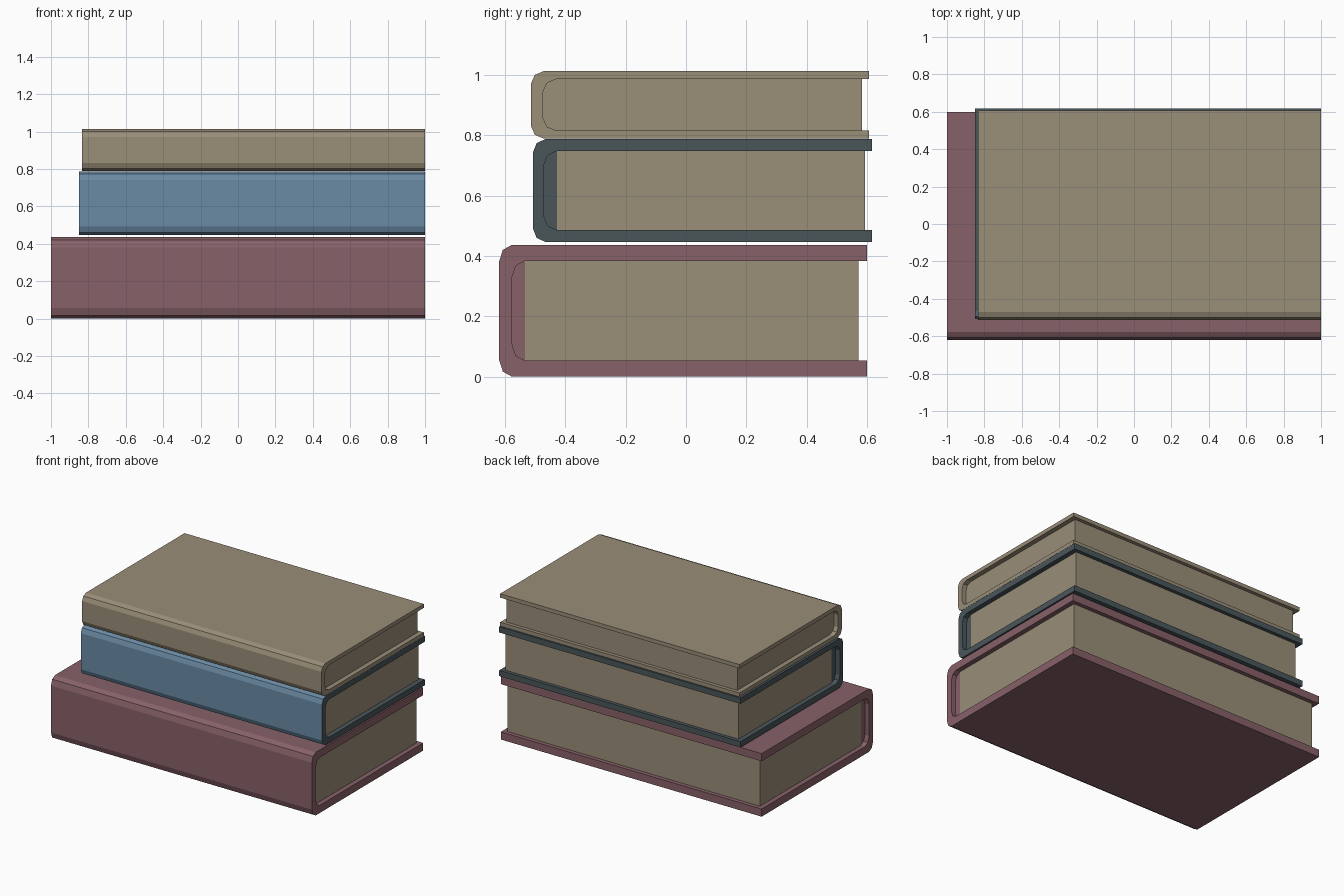
import bpy, bmesh

if "Cube" in bpy.data.objects:
    bpy.data.objects.remove(bpy.data.objects["Cube"])

def srgb(h):
    out = []
    for i in (0, 2, 4):
        c = int(h[i:i + 2], 16) / 255
        out.append(c / 12.92 if c <= 0.04045 else ((c + 0.055) / 1.055) ** 2.4)
    return (*out, 1.0)

def mat(name, h):
    m = bpy.data.materials.new(name)
    m.diffuse_color = srgb(h)
    m.use_nodes = True
    m.node_tree.nodes["Principled BSDF"].inputs["Base Color"].default_value = m.diffuse_color
    return m

red = mat("dusty_red", "876168")
blue = mat("blue", "6a8aa4")
slate = mat("dark_slate", "4a565a")
tan = mat("tan_paper", "9a8e78")

def spine_curve(y, z0, z1, cy, cz):
    """Rounded spine side of a profile, running from the top to the bottom."""
    top = [(y + cy, z1), (y + 0.3 * cy, z1 - 0.3 * cz), (y, z1 - cz)]
    return top + [(p, z0 + z1 - q) for p, q in reversed(top)]

def extrude(name, profile, x0, x1, mats, rule=None):
    """Extrude a (y, z) outline along x; rule picks a material per face."""
    bm = bmesh.new()
    face = bm.faces.new([bm.verts.new((x0, y, z)) for y, z in profile])
    ext = bmesh.ops.extrude_face_region(bm, geom=[face])
    verts = [v for v in ext["geom"] if isinstance(v, bmesh.types.BMVert)]
    bmesh.ops.translate(bm, verts=verts, vec=(x1 - x0, 0, 0))
    bmesh.ops.recalc_face_normals(bm, faces=bm.faces)
    if rule:
        for f in bm.faces:
            f.material_index = rule(f)
    me = bpy.data.meshes.new(name)
    bm.to_mesh(me)
    bm.free()
    for m in mats:
        me.materials.append(m)
    ob = bpy.data.objects.new(name, me)
    bpy.context.collection.objects.link(ob)

def book(name, x0, z0, z1, y0, y1, t_cover, t_spine, page_end, cz, cover, spine, band, inset=0.033):
    cy = 0.043
    zi0, zi1, yi = z0 + t_cover, z1 - t_cover, y0 + t_spine
    inner = spine_curve(yi, zi0, zi1, cy, cz)
    outer = spine_curve(y0, z0, z1, cy, cz)
    # wrap-around cover, with the outside of the spine in its own colour
    profile = [(y1, z1)] + outer + [(y1, z0), (y1, zi0)] + inner[::-1] + [(y1, zi1)]
    extrude(name + "_cover", profile, x0, 1, [cover, spine],
            lambda f: int(f.normal.y < -0.1 and f.calc_center_median().y < y0 + cy))
    # rounded binding behind the pages, then the page block
    extrude(name + "_binding", inner, x0 + inset, 1 - inset, [band])
    ys = yi + cy
    extrude(name + "_pages", [(ys, zi0), (page_end, zi0), (page_end, zi1), (ys, zi1)],
            x0 + inset, 1 - inset, [tan])

book("bottom_book", -1.0, 0.0, 0.437, -0.62, 0.60, 0.053, 0.043, 0.572, 0.056, red, red, red)
book("middle_book", -0.85, 0.446, 0.788, -0.508, 0.617, 0.04, 0.037, 0.593, 0.046, slate, blue, slate)
book("top_book", -0.835, 0.789, 1.013, -0.514, 0.607, 0.027, 0.04, 0.583, 0.042, tan, tan, tan)
